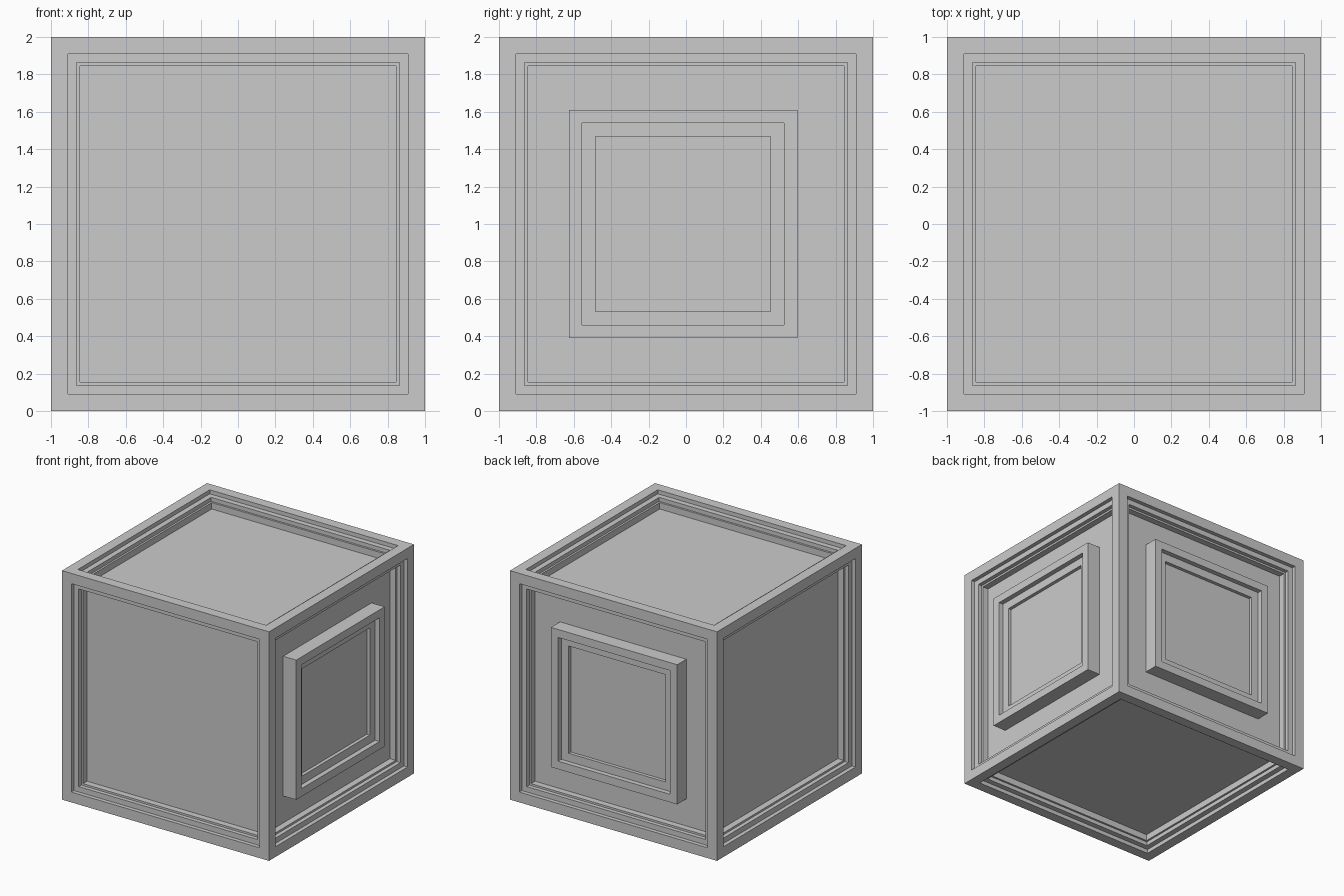
import bpy, bmesh
from math import radians
from mathutils import Matrix, Vector

if "Cube" in bpy.data.objects:
    bpy.data.objects.remove(bpy.data.objects["Cube"])

UP = Matrix.Translation((0, 0, 1))
SIDES = {name: UP @ Matrix.Rotation(radians(a), 4, axis) for name, a, axis in [
    ("front", 0, 'Z'), ("right", 90, 'Z'), ("back", 180, 'Z'), ("left", 270, 'Z'),
    ("top", -90, 'X'), ("bottom", 90, 'X')]}


def stepped_square(bm, profile, matrix, shift=0.0):
    """Concentric square rings (half size, distance from centre), closed by a panel."""
    prev = None
    for half, dist in profile:
        ring = [bm.verts.new(matrix @ Vector((shift + sx * half, -dist, sz * half)))
                for sx, sz in [(-1, -1), (1, -1), (1, 1), (-1, 1)]]
        if prev:
            for i in range(4):
                j = (i + 1) % 4
                bm.faces.new((prev[i], prev[j], ring[j], ring[i]))
        prev = ring
    bm.faces.new(prev)


def finish(bm, name):
    mesh = bpy.data.meshes.new(name)
    bm.to_mesh(mesh)
    bm.free()
    obj = bpy.data.objects.new(name, mesh)
    bpy.context.collection.objects.link(obj)
    return obj


# Cube body: every side is a border stepping down to a recessed panel
body_profile = [(1, 1), (0.91, 1), (0.91, 0.965), (0.863, 0.965),
                (0.863, 0.93), (0.846, 0.93), (0.846, 0.874)]
bm = bmesh.new()
for m in SIDES.values():
    stepped_square(bm, body_profile, m)
bmesh.ops.remove_doubles(bm, verts=bm.verts, dist=1e-4)
bmesh.ops.recalc_face_normals(bm, faces=bm.faces)
finish(bm, "cube_body")

# Raised square frames on the right and back panels
frame_profile = [(0.61, 0.874), (0.61, 1), (0.54, 1), (0.54, 0.957),
                 (0.468, 0.957), (0.468, 0.927)]
for side, shift in [("right", -0.015), ("back", 0.005)]:
    bm = bmesh.new()
    stepped_square(bm, frame_profile, SIDES[side], shift)
    finish(bm, side + "_raised_frame")
